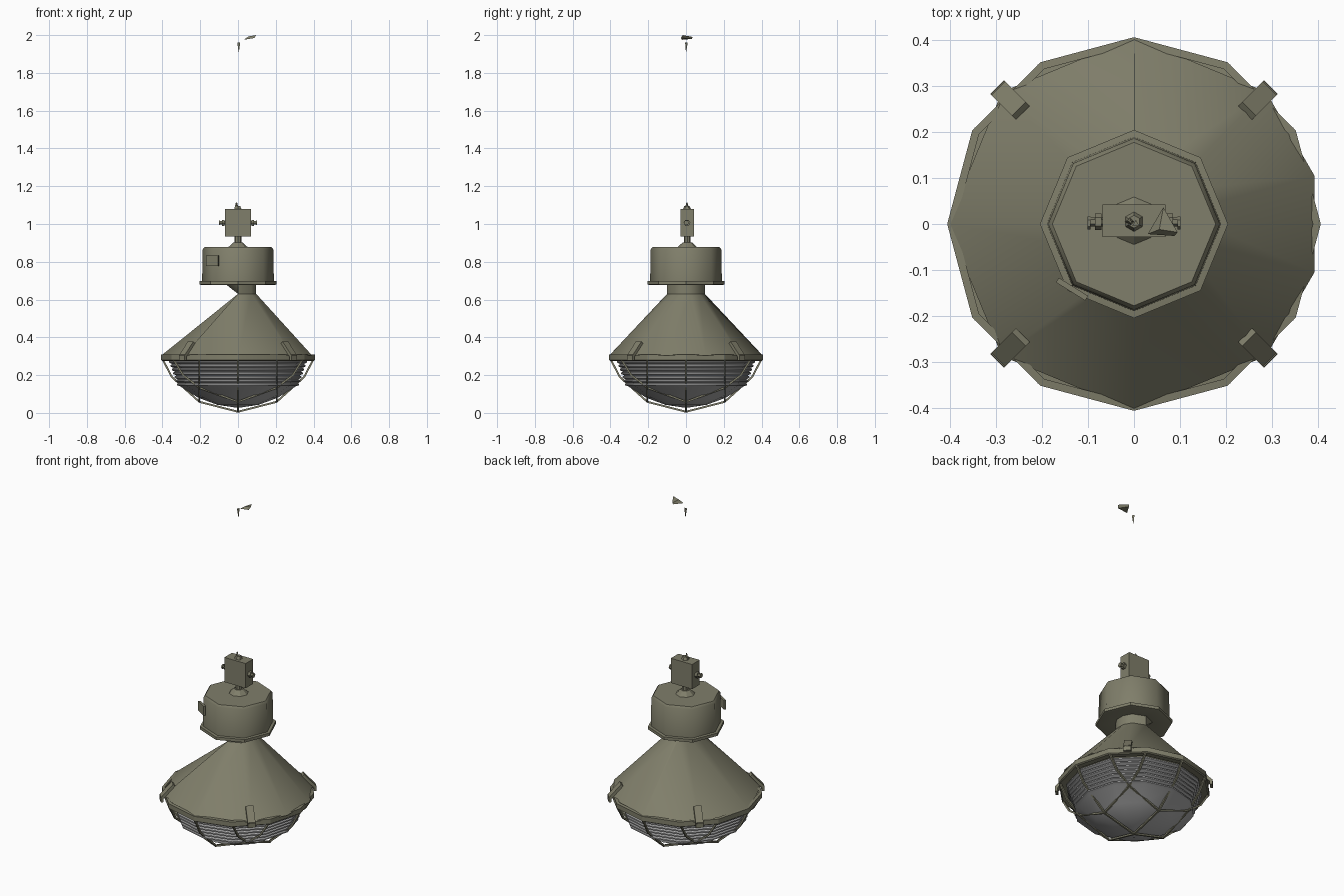
import bpy, bmesh, math
from mathutils import Matrix, Vector

if "Cube" in bpy.data.objects:
    bpy.data.objects.remove(bpy.data.objects["Cube"])


def material(name, rgb):
    m = bpy.data.materials.new(name)
    m.diffuse_color = (*rgb, 1)
    m.use_nodes = True
    m.node_tree.nodes["Principled BSDF"].inputs["Base Color"].default_value = m.diffuse_color
    return m


OLIVE = material("olive_paint", (0.215, 0.21, 0.145))
GLASS = material("grey_glass", (0.42, 0.42, 0.42))


def finish(name, bm, mat, smooth=0):
    bmesh.ops.recalc_face_normals(bm, faces=bm.faces)
    mesh = bpy.data.meshes.new(name)
    bm.to_mesh(mesh)
    bm.free()
    mesh.materials.append(mat)
    ob = bpy.data.objects.new(name, mesh)
    bpy.context.collection.objects.link(ob)
    if smooth:
        bpy.ops.object.select_all(action='DESELECT')
        ob.select_set(True)
        bpy.context.view_layer.objects.active = ob
        bpy.ops.object.shade_smooth_by_angle(angle=math.radians(smooth))
    return ob


def ring(r, z, angles, min_x=-9):
    return [Vector((max(r * math.cos(math.radians(a)), min_x),
                    r * math.sin(math.radians(a)), z)) for a in angles]


def sides(n, start=0):
    return [start + 360 * i / n for i in range(n)]


def loft(name, rings, mat=OLIVE, caps=(False, False), smooth=0):
    """Skin a stack of equal-length rings."""
    bm = bmesh.new()
    rows = [[bm.verts.new(p) for p in r] for r in rings]
    n = len(rows[0])
    for a, b in zip(rows, rows[1:]):
        for i in range(n):
            j = (i + 1) % n
            bm.faces.new((a[i], a[j], b[j], b[i]))
    if caps[0]:
        bm.faces.new(rows[0])
    if caps[1]:
        bm.faces.new(rows[-1])
    return finish(name, bm, mat, smooth)


def box(name, size, matrix, taper=1.0):
    bm = bmesh.new()
    bmesh.ops.create_cube(bm, size=1)
    for v in bm.verts:
        k = taper if v.co.z > 0 else 1
        v.co = Vector((v.co.x * size[0] * k, v.co.y * size[1] * k, v.co.z * size[2]))
    bm.transform(matrix)
    return finish(name, bm, OLIVE)


def cone(name, r1, r2, depth, loc, n=8, axis='Z'):
    bm = bmesh.new()
    bmesh.ops.create_cone(bm, cap_ends=True, segments=n, radius1=r1, radius2=r2, depth=depth)
    rot = Matrix.Rotation(math.pi / 2, 4, 'Y') if axis == 'X' else Matrix()
    bm.transform(Matrix.Translation(loc) @ rot)
    return finish(name, bm, OLIVE)


# Shade: uneven nine-sided cone whose top ring is cut flat on the left
SHADE = [15, 45, 90, 135, 180, 225, 270, 315, 345]
loft("shade", [ring(0.407, 0.303, SHADE), ring(0.1, 0.63, SHADE, 0.0)], smooth=60)
loft("neck", [ring(0.1, 0.63, SHADE, 0.0), ring(0.1, 0.685, SHADE, -0.07)], smooth=60)

# Rim band around the shade mouth
R12 = sides(12)
loft("shade_rim", [ring(0.36, 0.28, R12), ring(0.4, 0.275, R12), ring(0.407, 0.28, R12),
                   ring(0.407, 0.308, R12), ring(0.39, 0.31, R12)], smooth=30)

# Glass bowl: ribbed wall above a shallow dome
G = sides(12)
profile = [(0.004, 0.027), (0.11, 0.043), (0.21, 0.08), (0.305, 0.14)]
RIBS = 7
for i in range(RIBS):
    z = 0.14 + 0.14 * i / RIBS
    r = 0.318 + 0.05 * i / RIBS
    profile += [(r + 0.004, z + 0.006), (r + 0.004, z + 0.013), (r - 0.006, z + 0.018)]
loft("glass_bowl", [ring(r, z, G) for r, z in profile], GLASS, (True, False), smooth=35)

# Wire guard: three bars each way, following a dome
DOME = [(0, 0.006), (0.21, 0.06), (0.35, 0.19), (0.4, 0.285), (0.5, 0.4)]


def dome_z(r):
    for (r0, z0), (r1, z1) in zip(DOME, DOME[1:]):
        if r <= r1:
            return z0 + (z1 - z0) * (r - r0) / (r1 - r0)


def wire(name, pts, radius=0.005):
    rows = []
    for i, p in enumerate(pts):
        t = (pts[min(i + 1, len(pts) - 1)] - pts[max(i - 1, 0)]).normalized()
        side = t.cross(Vector((0, 0, 1))).normalized()
        up = side.cross(t)
        rows.append([p + radius * d for d in (side + up, up - side, -side - up, side - up)])
    loft(name, rows, caps=(True, True))


for c, steps in ((-0.205, (0.343, 0.29, 0.205)), (0, (0.4, 0.35, 0.205)),
                 (0.205, (0.343, 0.29, 0.205))):
    ts = [-s for s in steps] + [0] + list(reversed(steps))
    for axis in "xy":
        pts = []
        for t in ts:
            z = dome_z(math.hypot(c, t))
            pts.append(Vector((t, c, z) if axis == "x" else (c, t, z)))
        wire("guard_wire_" + axis, pts)

# Four latches lying on the shade slope at the corners
for a in (45, 135, 225, 315):
    turn = Matrix.Rotation(math.radians(a), 4, 'Z')
    tilt = Matrix.Rotation(math.radians(48), 4, 'Y')
    box("latch", (0.1, 0.042, 0.016),
        turn @ Matrix.Translation((0.382, 0, 0.336)) @ tilt)
    box("latch_hook", (0.014, 0.042, 0.03), turn @ Matrix.Translation((0.413, 0, 0.293)))

# Ballast housing with its flange and front plate
E = sides(8)
loft("housing_flange", [ring(0.1, 0.685, E), ring(0.19, 0.676, E), ring(0.205, 0.68, E),
                        ring(0.205, 0.697, E), ring(0.185, 0.7, E)],
     caps=(True, True), smooth=30)
loft("housing", [ring(0.19, 0.695, E), ring(0.187, 0.865, E), ring(0.178, 0.877, E)],
     caps=(False, True), smooth=50)
box("housing_plate", (0.075, 0.012, 0.055),
    Matrix.Translation((-0.135, -0.142, 0.805)) @ Matrix.Rotation(math.radians(-32), 4, 'Z'))

# Stem and junction box with side bolts
cone("stem_base", 0.055, 0.025, 0.028, (0, 0.007, 0.888))
cone("stem", 0.018, 0.018, 0.05, (0, 0.007, 0.92))
box("junction_box", (0.138, 0.07, 0.145), Matrix.Translation((0, 0.007, 1.006)))
for s in (-1, 1):
    cone("bolt_shaft", 0.01, 0.01, 0.03, (s * 0.08, 0.005, 1.006), 6, 'X')
    cone("bolt_washer", 0.018, 0.018, 0.014, (s * 0.078, 0.005, 1.006), 6, 'X')
    cone("bolt_head", 0.014, 0.014, 0.007, (s * 0.098, 0.002, 1.006), 6, 'X')
cone("box_gland", 0.022, 0.014, 0.018, (0, 0.005, 1.086), 6)
cone("cable_end", 0.012, 0.003, 0.036, (-0.008, 0.005, 1.096), 4)

# Loose ceiling pieces: a hanging spike and a small wedge hook
cone("ceiling_spike", 0.001, 0.009, 0.05, (0.004, 0, 1.935), 3)
HOOK = [Vector(p) for p in ((0.03, -0.022, 1.975), (0.088, -0.026, 1.985), (0.06, 0.03, 1.98))]
TOP = [Vector(p) for p in ((0.055, -0.012, 1.993), (0.095, -0.018, 2.0), (0.064, 0.036, 1.99))]
loft("ceiling_hook", [HOOK, TOP], caps=(True, True))
